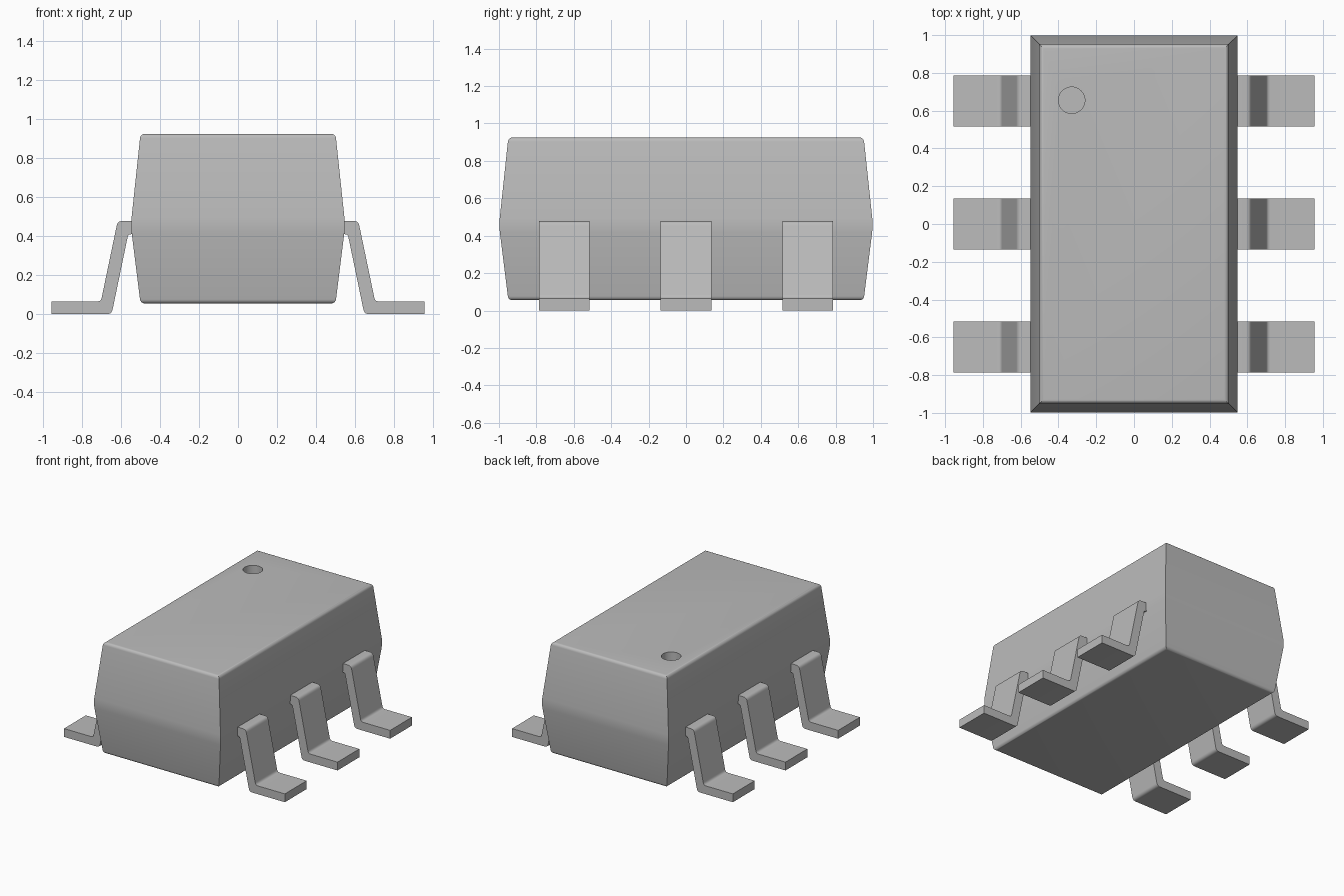
import bpy
import bmesh
from math import radians
from mathutils import Vector

if "Cube" in bpy.data.objects:
    bpy.data.objects.remove(bpy.data.objects["Cube"], do_unlink=True)

# Single grey finish
GREY = (0.5, 0.5, 0.5, 1)
grey = bpy.data.materials.new("plain_grey")
grey.use_nodes = True
grey.diffuse_color = GREY
grey.node_tree.nodes["Principled BSDF"].inputs["Base Color"].default_value = GREY


def finish(bm, name):
    bmesh.ops.recalc_face_normals(bm, faces=bm.faces)
    mesh = bpy.data.meshes.new(name)
    bm.to_mesh(mesh)
    bm.free()
    mesh.materials.append(grey)
    obj = bpy.data.objects.new(name, mesh)
    bpy.context.collection.objects.link(obj)
    return obj


def select_only(obj):
    bpy.ops.object.select_all(action="DESELECT")
    obj.select_set(True)
    bpy.context.view_layer.objects.active = obj


def smooth(obj):
    select_only(obj)
    bpy.ops.object.shade_smooth_by_angle(angle=radians(35))


def bevel_edges(bm, test, offset, segments):
    edges = [e for e in bm.edges if test(*(v.co for v in e.verts))]
    bmesh.ops.bevel(bm, geom=edges, offset=offset, segments=segments,
                    profile=0.5, affect="EDGES")


# Package body: two mitred tapers meeting at a softly rounded waist
BOTTOM, WAIST, TOP = 0.055, 0.455, 0.925
bm = bmesh.new()
rings = []
for z, hx, hy in ((BOTTOM, 0.5, 0.95), (WAIST, 0.55, 1.0), (TOP, 0.5, 0.95)):
    rings.append([bm.verts.new((sx * hx, sy * hy, z))
                  for sx, sy in ((-1, -1), (1, -1), (1, 1), (-1, 1))])
for low, high in zip(rings, rings[1:]):
    for i in range(4):
        j = (i + 1) % 4
        bm.faces.new((low[i], low[j], high[j], high[i]))
bm.faces.new(rings[0][::-1])
bm.faces.new(rings[-1])


def level_at(z):
    return lambda a, b: abs(a.z - z) < 0.001 and abs(b.z - z) < 0.001


bevel_edges(bm, level_at(WAIST), 0.04, 3)
bevel_edges(bm, level_at(TOP), 0.022, 5)
bevel_edges(bm, level_at(BOTTOM), 0.022, 5)
body = finish(bm, "package_body")

# Round orientation dimple sunk into the top
bpy.ops.mesh.primitive_cylinder_add(vertices=40, radius=0.07, depth=0.16,
                                    location=(-0.33, 0.655, TOP))
cutter = bpy.context.object
cutter.name = "dimple_cutter"
cutter.hide_render = True
cutter.data.materials.append(grey)
select_only(body)
cut = body.modifiers.new("dimple", "BOOLEAN")
cut.operation = "DIFFERENCE"
cut.solver = "EXACT"
cut.object = cutter
bpy.ops.object.modifier_apply(modifier=cut.name)
bpy.data.objects.remove(cutter, do_unlink=True)
smooth(body)

# Gull-wing leads: bent strip profile in x and z, extruded along y
PROFILE = [(0.5, 0.478), (0.617, 0.478), (0.703, 0.065), (0.955, 0.065),
           (0.955, 0), (0.648, 0), (0.563, 0.41), (0.5, 0.41)]
BENDS = {1: 0.025, 2: 0.02, 5: 0.025, 6: 0.015}
WIDTH = 0.27


def rounded_profile():
    points = []
    for i, p in enumerate(PROFILE):
        p = Vector(p)
        if i not in BENDS:
            points.append(p)
            continue
        a = p + (Vector(PROFILE[i - 1]) - p).normalized() * BENDS[i]
        b = p + (Vector(PROFILE[i + 1]) - p).normalized() * BENDS[i]
        for k in range(6):
            t = k / 5
            points.append(a * (1 - t) ** 2 + p * 2 * t * (1 - t) + b * t * t)
    return points


def make_lead(name, side, y):
    bm = bmesh.new()
    face = bm.faces.new([bm.verts.new((side * p.x, y - WIDTH / 2, p.y))
                         for p in rounded_profile()])
    grown = bmesh.ops.extrude_face_region(bm, geom=[face])["geom"]
    bmesh.ops.translate(bm, vec=(0, WIDTH, 0),
                        verts=[g for g in grown if isinstance(g, bmesh.types.BMVert)])
    smooth(finish(bm, name))


for side, side_name in ((1, "left"), (-1, "right")):
    for row, row_name in ((-1, "front"), (0, "middle"), (1, "back")):
        make_lead(f"{side_name}_{row_name}_lead", side, row * 0.65)
